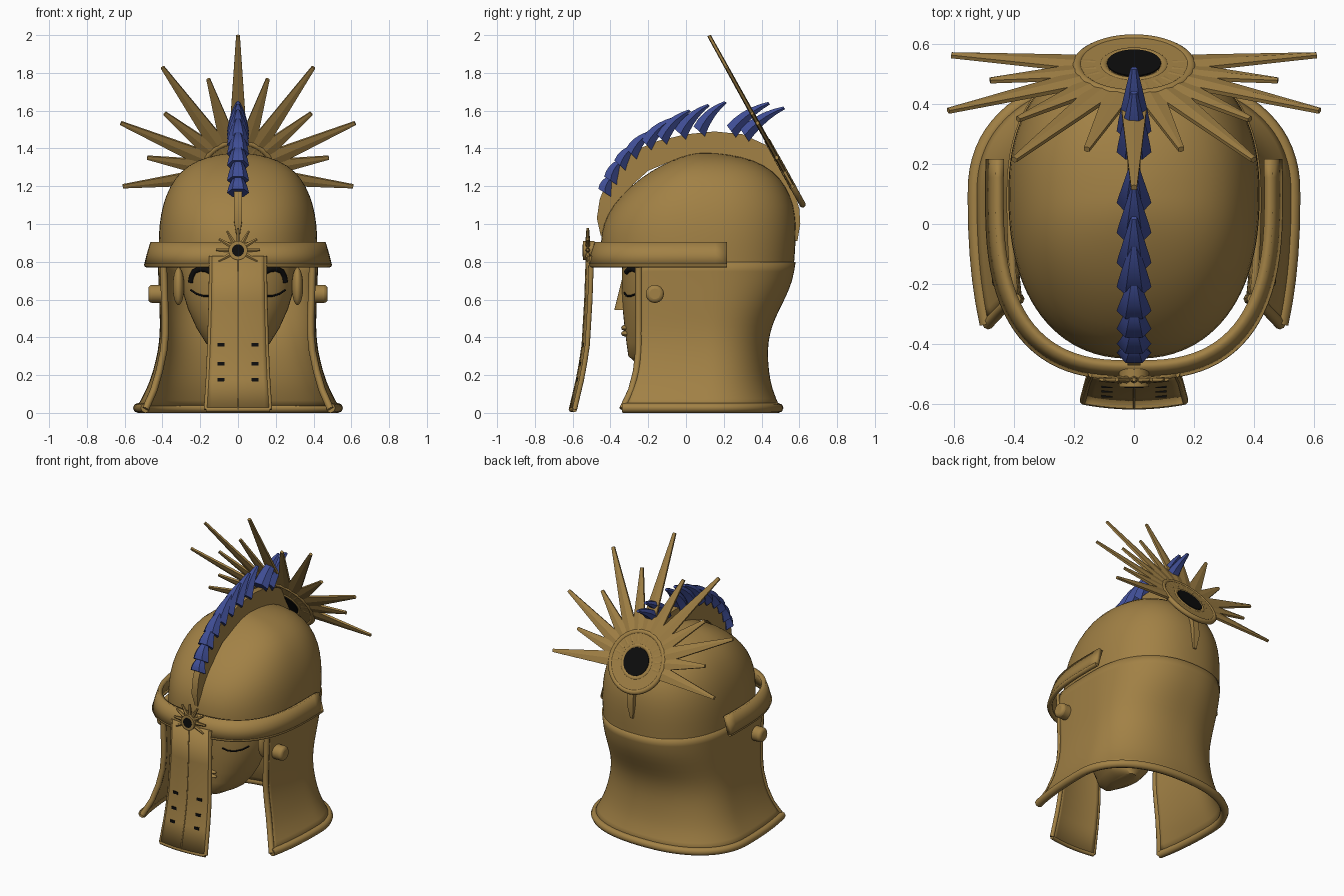
import bpy, bmesh
from math import sin, cos, pi, radians, acos, sqrt, copysign
from mathutils import Vector, Matrix

cube = bpy.data.objects.get("Cube")
if cube:
    bpy.data.objects.remove(cube, do_unlink=True)


def material(name, rgb):
    m = bpy.data.materials.new(name)
    m.use_nodes = True
    m.diffuse_color = (*rgb, 1)
    m.node_tree.nodes["Principled BSDF"].inputs["Base Color"].default_value = (*rgb, 1)
    return m


BRASS = material("aged_brass", (0.36, 0.22, 0.06))
BLUE = material("plume_blue", (0.05, 0.075, 0.30))
BLACK = material("black", (0.004, 0.004, 0.004))


def finish(ob, name, mat, angle=40):
    ob.name = name
    ob.data.materials.append(mat)
    bpy.ops.object.select_all(action='DESELECT')
    ob.select_set(True)
    bpy.context.view_layer.objects.active = ob
    if angle:
        bpy.ops.object.shade_smooth_by_angle(angle=radians(angle))
    return ob


def loft(name, rings, mat, closed=True, caps=True, angle=40, matrix=None):
    """Skin a series of equal-length rings."""
    bm = bmesh.new()
    rows = [[bm.verts.new(p) for p in r] for r in rings]
    n = len(rows[0])
    for r, s in zip(rows, rows[1:]):
        for i in range(n if closed else n - 1):
            j = (i + 1) % n
            bm.faces.new((r[i], r[j], s[j], s[i]))
    if caps:
        bm.faces.new(rows[0])
        bm.faces.new(rows[-1])
    bmesh.ops.recalc_face_normals(bm, faces=bm.faces)
    me = bpy.data.meshes.new(name)
    bm.to_mesh(me)
    bm.free()
    ob = bpy.data.objects.new(name, me)
    bpy.context.collection.objects.link(ob)
    if matrix:
        ob.matrix_world = matrix
    return finish(ob, name, mat, angle)


def thicken(ob, depth, subdiv=0):
    if subdiv:
        ob.modifiers.new("Smooth", 'SUBSURF').levels = subdiv
    s = ob.modifiers.new("Thickness", 'SOLIDIFY')
    s.thickness, s.offset = depth, 0


def arc(z, a, cy, front, back, p=2.3, t0=0, t1=2 * pi, n=48, whole=True):
    """Egg-shaped ring: half width a, reaching y = front and y = back."""
    pts = []
    for i in range(n if whole else n + 1):
        t = t0 + (t1 - t0) * i / n
        s, c = (copysign(abs(v) ** (2 / p), v) for v in (sin(t), cos(t)))
        pts.append(Vector((a * s, cy + c * (back - cy if c > 0 else cy - front), z)))
    return pts


def tube(name, pts, r, mat=BRASS):
    cu = bpy.data.curves.new(name, 'CURVE')
    cu.dimensions = '3D'
    cu.bevel_depth, cu.bevel_resolution, cu.use_fill_caps = r, 2, True
    sp = cu.splines.new('POLY')
    sp.points.add(len(pts) - 1)
    for q, p in zip(sp.points, pts):
        q.co = (*p, 1)
    cu.materials.append(mat)
    ob = bpy.data.objects.new(name, cu)
    bpy.context.collection.objects.link(ob)


def prim(kind, name, mat, loc, scale=(1, 1, 1), rot=(0, 0, 0), **kw):
    getattr(bpy.ops.mesh, "primitive_%s_add" % kind)(location=loc, rotation=rot, **kw)
    ob = bpy.context.object
    ob.scale = scale
    return finish(ob, name, mat)


# Dome: z, half width, front y, back y
dome = [(.78, .42, -.45, .572), (.9, .422, -.455, .582), (1, .417, -.44, .583),
        (1.1, .4, -.39, .572), (1.2, .362, -.295, .53), (1.28, .305, -.19, .465),
        (1.34, .215, -.07, .36), (1.37, .1, .02, .22), (1.376, .02, .08, .12)]
ob = loft("dome", [arc(z, a, .1, f, b) for z, a, f, b in dome], BRASS, caps=False)
ob.modifiers.new("Smooth", 'SUBSURF').levels = 1
prim("uv_sphere", "dome_top", BRASS, (0, .1, 1.365), (.04, .04, .01))

# Neck and cheek guard: z, half width, back y, front edge y
neck = [(.8, .415, .57, -.25), (.7, .41, .555, -.25), (.6, .407, .51, -.25),
        (.5, .403, .458, -.25), (.42, .403, .432, -.25), (.33, .412, .42, -.25),
        (.22, .438, .427, -.262), (.12, .473, .445, -.288), (.02, .53, .49, -.335)]
rows = []
for z, a, b, edge in neck:
    t = pi - acos(((.1 - edge) / .95) ** 1.15)
    rows.append(arc(z, a, .1, -.85, b, 2.3, -t, t, 48, False))
thicken(loft("neck_guard", rows, BRASS, False, False), .022, 1)
tube("bottom_rim", [(p.x, p.y, .026) for p in rows[-1]], .026)
for side, k in (("right", 0), ("left", -1)):
    tube(side + "_cheek_trim", [r[k] for r in rows], .019)

# Brow brim with rolled lower lip
brim = [arc(z, a, .1, f, .7, 2.7, pi / 2 - .11, 1.5 * pi + .11, 48, False)
        for z, a, f in ((.785, .482, -.505), (.84, .468, -.49), (.9, .45, -.47))]
thicken(loft("brow_brim", brim, BRASS, False, False), .03)
tube("brim_lip", brim[0], .016)

# Cheek bolts
for s, side in ((1, "left"), (-1, "right")):
    ob = prim("cylinder", side + "_bolt", BRASS, (s * .43, -.165, .63),
              rot=(0, pi / 2, 0), radius=.048, depth=.09, vertices=24)
    bv = ob.modifiers.new("Round", 'BEVEL')
    bv.width, bv.segments = .02, 3

# Face mask: z, half width, front y
face = [(.27, .05, -.27), (.3, .11, -.305), (.37, .17, -.315), (.45, .22, -.325),
        (.55, .265, -.335), (.65, .295, -.34), (.75, .305, -.34), (.85, .305, -.33)]
loft("face", [arc(z, a, -.1, f, 0, 2) for z, a, f in face], BRASS, angle=60)
prim("cone", "nose", BRASS, (0, -.325, .63), (.8, 1, 1), radius1=.055, radius2=.012,
     depth=.17, vertices=12)
for z in (.42, .45):
    prim("uv_sphere", "lip", BRASS, (0, -.318, z), (.06, .025, .016))


def face_point(x, z):
    return (x, -.1 - .243 * sqrt(1 - (x / .3) ** 2), z)


for s, side in ((1, "left"), (-1, "right")):
    prim("uv_sphere", side + "_ear", BRASS, (s * .315, -.17, .67), (.03, .05, .1))
    brow = [(.25, .69), (.245, .72), (.23, .75), (.2, .763), (.17, .76), (.14, .745)]
    tube(side + "_eyebrow", [face_point(s * x, z) for x, z in brow], .015, BLACK)
    lid = [(.25, .65), (.22, .63), (.18, .618), (.14, .62), (.11, .635)]
    tube(side + "_eyelid", [face_point(s * x, z) for x, z in lid], .005, BLACK)

# Nose guard plate: z, half width, y
guard = [(.83, .14, -.5), (.6, .143, -.508), (.36, .15, -.522),
         (.26, .154, -.537), (.175, .158, -.553), (.018, .168, -.59)]


def guard_row(z, w, y):
    return [Vector((w * k / 6, y - .016 * (1 - (k / 6) ** 2), z)) for k in range(-6, 7)]


rows = [guard_row(*g) for g in guard]
thicken(loft("nose_guard", rows, BRASS, False, False), .024)
for k, part in ((0, "right"), (-1, "left")):
    tube("guard_trim_" + part, [r[k] for r in rows], .014)
tube("guard_bottom_trim", rows[-1], .014)
tube("guard_centre_line", [r[6] + Vector((0, -.011, 0)) for r in rows], .004)
for z, w, y in guard[2:5]:
    for s in (-1, 1):
        prim("cube", "guard_slot", BLACK, (s * .09, y - .022, z), (.036, .009, .018), size=1)

# Brow rosette
flat = (pi / 2, 0, 0)
prim("cylinder", "rosette", BRASS, (0, -.515, .86), rot=flat, radius=.05, depth=.06)
prim("cylinder", "rosette_centre", BLACK, (0, -.543, .86), rot=flat, radius=.032, depth=.009)
for i in range(9):
    t = radians(-28 + 29.5 * i)
    prim("cone", "rosette_spoke", BRASS, (.075 * cos(t), -.52, .86 + .075 * sin(t)),
         rot=(0, pi / 2 - t, 0), radius1=.014, radius2=.007, depth=.085, vertices=6)

# Crest ridge following the crown
ridge = [(-.452, .94), (-.472, 1.03), (-.457, 1.13), (-.43, 1.2), (-.37, 1.3), (-.27, 1.39),
         (-.15, 1.44), (0, 1.475), (.15, 1.49), (.3, 1.475), (.42, 1.42), (.5, 1.33),
         (.56, 1.22), (.6, 1.08), (.605, 1), (.59, .91)]
hub = Vector((0, .08, .85))
rings = []
for i, (y, z) in enumerate(ridge):
    out = Vector((0, y, z))
    inner = out.lerp(hub, .2)
    w = .01 if i in (0, len(ridge) - 1) else .022
    rings.append([p + Vector((s * w, 0, 0)) for p, s in
                  ((out, -1), (out, 1), (inner, 1), (inner, -1))])
loft("crest_ridge", rings, BRASS, angle=30)


# Crest feathers: curved, tapering, hexagonal horns
def feather(base, tip, width):
    a, c = Vector((0, *base)), Vector((0, *tip))
    d = (c - a).normalized()
    side = Vector((0, -d.z, d.y))
    b = a.lerp(c, .5) + side * .035
    rings = []
    for i in range(6):
        t = i / 5
        mid = a * (1 - t) ** 2 + b * 2 * t * (1 - t) + c * t * t
        k = 1 - .8 * t ** 1.3
        rings.append([mid + Vector((width * k * cos(j * pi / 3), 0, 0))
                      + side * (.046 * k * sin(j * pi / 3)) for j in range(6)])
    loft("crest_feather", rings, BLUE, angle=25)


plume = [((-.43, 1.165), (-.37, 1.26)), ((-.4, 1.23), (-.32, 1.35)),
         ((-.35, 1.31), (-.25, 1.42)), ((-.29, 1.37), (-.17, 1.49)),
         ((-.21, 1.42), (-.06, 1.56)), ((-.13, 1.45), (.02, 1.6)),
         ((-.03, 1.475), (.12, 1.63)), ((.07, 1.49), (.21, 1.645)),
         ((.24, 1.49), (.44, 1.64)), ((.31, 1.47), (.52, 1.615))]
for base, tip in plume:
    feather(base, tip, .058)

# Tilted sunburst behind the crown
centre, tilt = Vector((0, .525, 1.27)), radians(119)
turn = Matrix.Translation(centre) @ Matrix.Rotation(tilt, 4, 'X')
rot = (tilt, 0, 0)
prim("cylinder", "sun_disc", BRASS, centre, rot=rot, radius=.195, depth=.024, vertices=48)
prim("cylinder", "sun_eye", BLACK, centre, rot=rot, radius=.09, depth=.034, vertices=32)
for r, m in ((.19, .017), (.102, .016)):
    prim("torus", "sun_ring", BRASS, centre, rot=rot, major_radius=r, minor_radius=m,
         major_segments=48, minor_segments=10)
rays = [(0, .832), (15.5, .59), (32, .755), (47, .53), (64, .69), (79, .49), (97.5, .615)]
for deg, length in rays:
    for s in ((1, -1) if deg else (1,)):
        t = radians(s * deg)
        u, v = Vector((sin(t), cos(t), 0)), Vector((cos(t), -sin(t), 0))
        rings = [[u * r + v * (w * i) + Vector((0, 0, h * j)) for i, j in
                  ((-1, -.6), (0, -1), (1, -.6), (1, .6), (0, 1), (-1, .6))]
                 for r, w, h in ((.13, .052, .013), (length, .01, .01))]
        loft("sun_ray", rings, BRASS, angle=0, matrix=turn)
